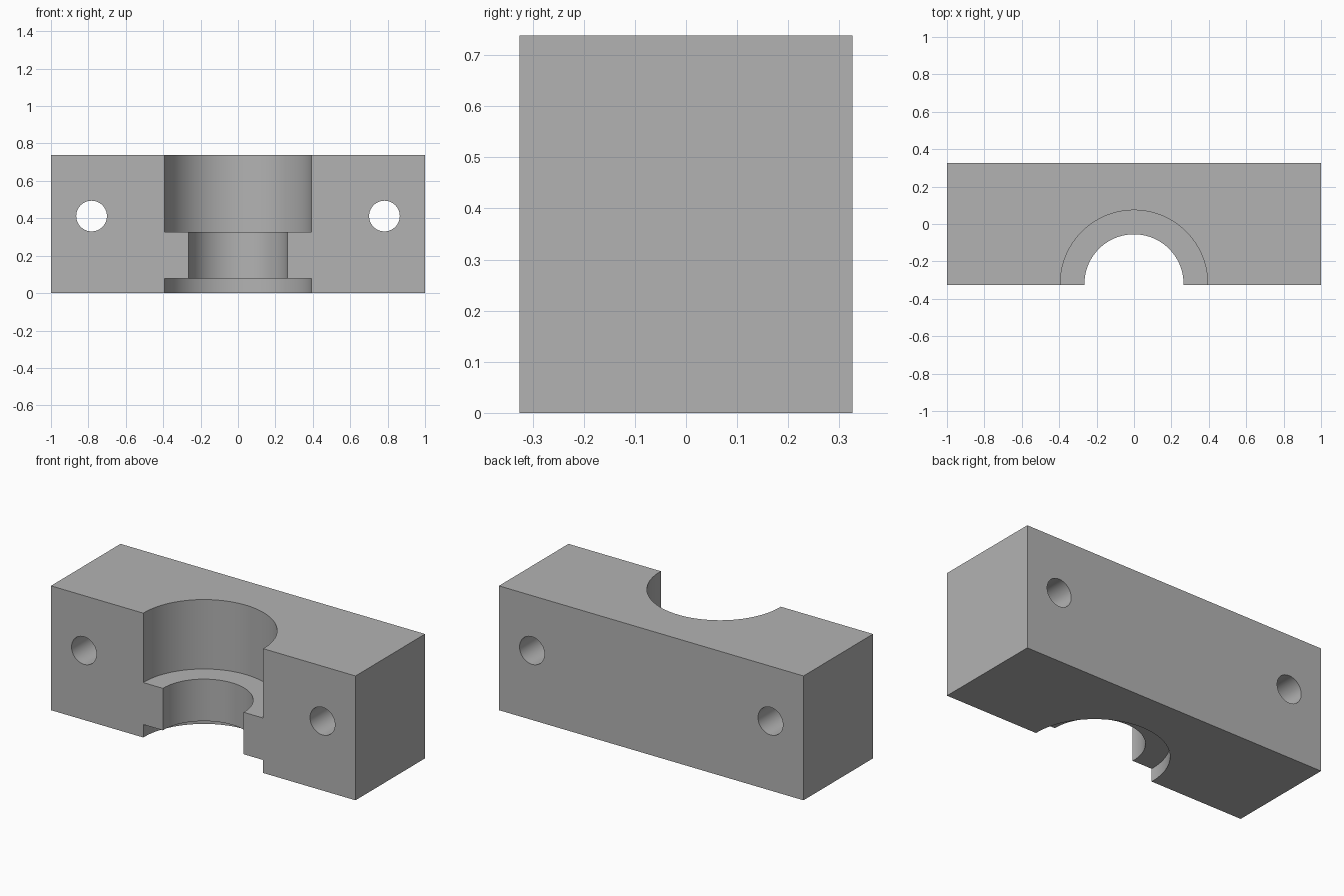
import bpy
import math

cube = bpy.data.objects.get("Cube")
if cube:
    bpy.data.objects.remove(cube, do_unlink=True)

WIDTH, DEPTH, HEIGHT = 2.0, 0.652, 0.738
BORE_Y = -0.32

grey = bpy.data.materials.new("plain grey")
grey.use_nodes = True
colour = (0.45, 0.45, 0.45, 1)
grey.diffuse_color = colour
grey.node_tree.nodes["Principled BSDF"].inputs["Base Color"].default_value = colour


def cutter(name, radius, length, centre, sides, rotation=(0, 0, 0)):
    """Hidden cylinder subtracted from the block."""
    bpy.ops.mesh.primitive_cylinder_add(
        vertices=sides, radius=radius, depth=length, location=centre, rotation=rotation)
    tool = bpy.context.object
    tool.name = name
    tool.data.materials.append(grey)
    tool.hide_render = True
    tool.hide_set(True)
    return tool


def bore(name, radius, low, high):
    return cutter(name, radius, high - low, (0, BORE_Y, (low + high) / 2), 96)


# Half of a clamp block
bpy.ops.mesh.primitive_cube_add(size=1, location=(0, 0, HEIGHT / 2))
block = bpy.context.object
block.name = "clamp_block"
block.scale = (WIDTH, DEPTH, HEIGHT)
bpy.ops.object.transform_apply(location=False, rotation=False, scale=True)
block.data.materials.append(grey)

# Stepped half-round bore and the two bolt holes
cutters = [
    bore("through_bore_cutter", 0.265, -0.1, HEIGHT + 0.1),
    bore("upper_recess_cutter", 0.394, 0.326, HEIGHT + 0.1),
    bore("lower_recess_cutter", 0.394, -0.1, 0.077),
]
for side, label in ((1, "left"), (-1, "right")):
    cutters.append(cutter(label + "_bolt_hole_cutter", 0.082, DEPTH + 0.2,
                          (side * 0.783, 0, 0.412), 48, (math.pi / 2, 0, 0)))

for tool in cutters:
    cut = block.modifiers.new(tool.name, "BOOLEAN")
    cut.operation = "DIFFERENCE"
    cut.solver = "EXACT"
    cut.object = tool

# Bake the cuts, then smooth the round walls
bpy.ops.object.select_all(action="DESELECT")
block.select_set(True)
bpy.context.view_layer.objects.active = block
for tool in cutters:
    bpy.ops.object.modifier_apply(modifier=tool.name)
    bpy.data.objects.remove(tool, do_unlink=True)
bpy.ops.object.shade_smooth_by_angle(angle=math.radians(30))
